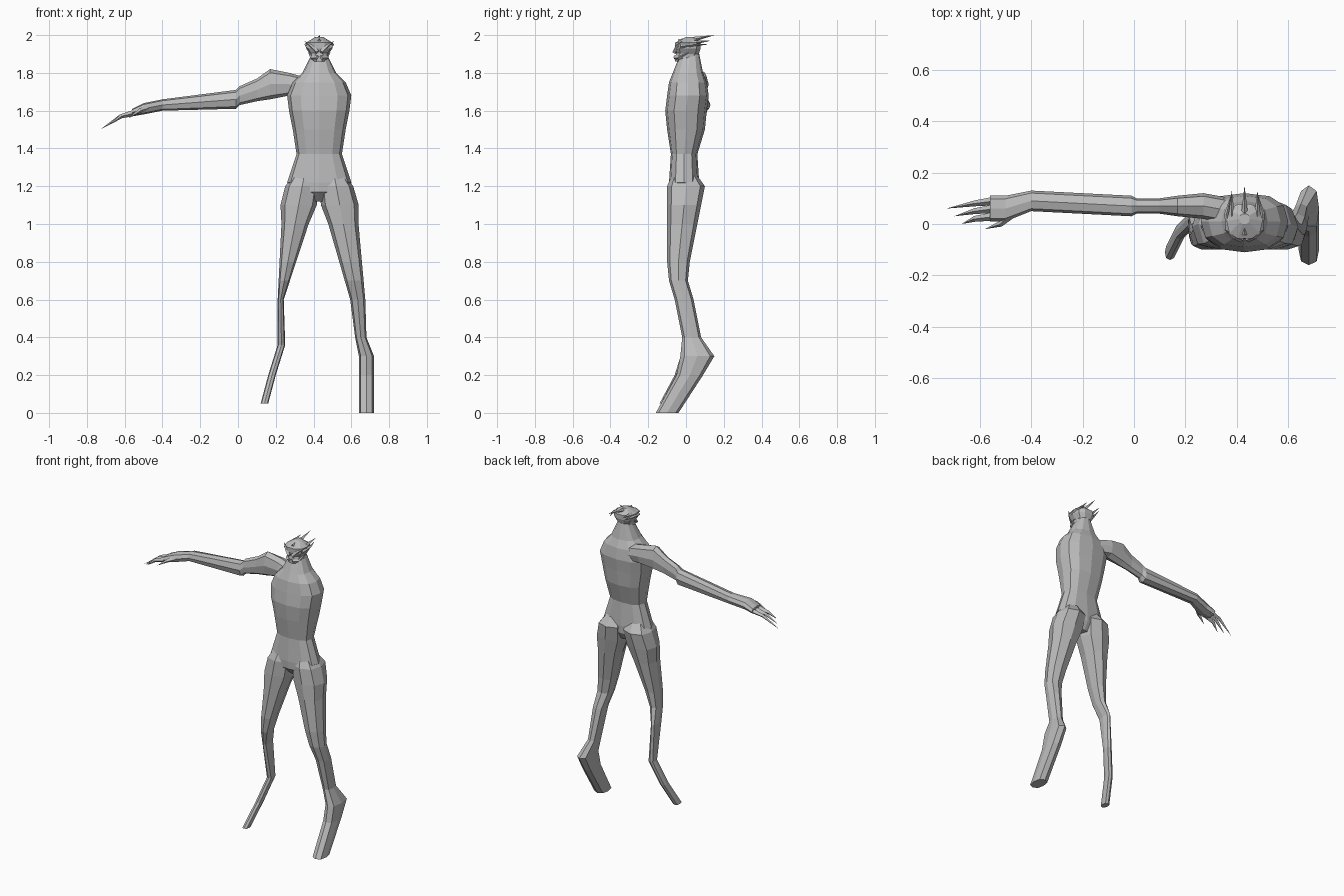
import bpy
import bmesh
from math import cos, sin, tau
from mathutils import Vector

default_cube = bpy.data.objects.get("Cube")
if default_cube:
    bpy.data.objects.remove(default_cube, do_unlink=True)

colour = (.5, .5, .5, 1)
grey = bpy.data.materials.new("plain grey")
grey.diffuse_color = colour
grey.use_nodes = True
grey.node_tree.nodes["Principled BSDF"].inputs["Base Color"].default_value = colour

MIDDLE = .43  # body centre line


def finish(name, bm):
    """Turn a bmesh into a flat shaded grey object."""
    bmesh.ops.recalc_face_normals(bm, faces=bm.faces)
    mesh = bpy.data.meshes.new(name)
    bm.to_mesh(mesh)
    bm.free()
    mesh.materials.append(grey)
    bpy.context.collection.objects.link(bpy.data.objects.new(name, mesh))


def bridge(bm, rings):
    """Join neighbouring rings with quads."""
    for low, high in zip(rings, rings[1:]):
        for i in range(len(low)):
            bm.faces.new((low[i], low[i - 1], high[i - 1], high[i]))


def squarish(value):
    """Push a circle coordinate outwards for a fuller section."""
    return abs(value) ** .8 * (1 if value > 0 else -1)


def loft(name, sections, sides, sideways=False):
    """Skin rings given as (position, centre, half width, centre, half depth)."""
    bm = bmesh.new()
    rings = []
    for position, a, half_width, b, half_depth in sections:
        ring = []
        for i in range(sides):
            angle = tau * i / sides
            u = a + half_width * squarish(cos(angle))
            v = b + half_depth * squarish(sin(angle))
            ring.append(bm.verts.new((position, u, v) if sideways else (u, v, position)))
        rings.append(ring)
    bridge(bm, rings)
    bm.faces.new(rings[0])
    bm.faces.new(rings[-1])
    finish(name, bm)


def symmetric_loft(name, profile, sides):
    """Skin upright rings that are centred on the body."""
    sections = [(z, MIDDLE, half_width, y, half_depth) for z, half_width, y, half_depth in profile]
    loft(name, sections, sides)


def spike(name, path, thickness=.013):
    """Tapering four sided blade along a path, ending in a point."""
    bm = bmesh.new()
    points = [Vector(point) for point in path]
    heading = (points[-1] - points[0]).normalized()
    across = heading.cross(Vector((0, 0, 1))).normalized()
    upward = across.cross(heading)
    rings = []
    for step, point in enumerate(points[:-1]):
        size = thickness * (1 - step / len(points))
        corners = (across, upward, -across, -upward)
        rings.append([bm.verts.new(point + corner * size) for corner in corners])
    bridge(bm, rings)
    bm.faces.new(rings[0])
    tip = bm.verts.new(points[-1])
    for i in range(len(rings[-1])):
        bm.faces.new((rings[-1][i], rings[-1][i - 1], tip))
    finish(name, bm)


# Torso from crotch to neck: height, half width, depth centre, half depth
symmetric_loft("torso", [
    (1.12, .04, 0, .04),
    (1.17, .11, -.01, .08),
    (1.22, .17, -.01, .08),
    (1.37, .12, -.01, .07),
    (1.5, .14, 0, .1),
    (1.6, .16, 0, .11),
    (1.68, .17, .01, .11),
    (1.75, .14, .01, .1),
    (1.8, .09, .01, .08),
    (1.9, .04, .02, .05),
], sides=12)

# Both thighs share one profile: height, half width, depth centre, half depth
thigh = [
    (1.27, .05, -.01, .06),
    (1.2, .09, 0, .1),
    (1.1, .1, -.01, .09),
    (1, .08, -.02, .08),
    (.8, .06, -.04, .06),
    (.7, .05, -.04, .05),
    (.6, .04, -.01, .05),
]


def leg(name, side, slimming, shin):
    """Thigh that spreads and slims towards the knee, followed by its own shin."""
    sections = []
    for z, half_width, y, half_depth in thigh:
        drop = 1.2 - z
        x = MIDDLE + side * (.09 + .19 * drop)
        sections.append((z, x, half_width - slimming * drop, y, half_depth))
    loft(name, sections + shin, sides=8)


# Left shin has a raised heel, the right one thins into a trailing foot
leg("left_leg", 1, 0, [
    (.4, .65, .03, .03, .05),
    (.3, .68, .04, .06, .09),
    (.2, .68, .04, .02, .07),
    (0, .68, .04, -.1, .06),
])
leg("right_leg", -1, .04, [
    (.36, .23, .02, .02, .03),
    (.2, .18, .02, -.03, .03),
    (.05, .14, .02, -.11, .03),
])

# Right arm from shoulder to palm
loft("right_arm", [
    (.38, .05, .05, 1.72, .05),
    (.27, .07, .05, 1.74, .06),
    (.17, .07, .04, 1.74, .08),
    (.1, .07, .03, 1.71, .06),
    (.01, .07, .03, 1.68, .05),
    (-.01, .07, .04, 1.66, .05),
    (-.4, .09, .04, 1.63, .03),
    (-.5, .06, .05, 1.61, .03),
    (-.56, .06, .05, 1.59, .02),
], sides=8, sideways=True)

# Fingers fan out and shorten from one side of the palm to the other
for i, label in enumerate(("long", "middle", "short")):
    spread = .03 * i
    spike(f"{label}_finger", [
        (-.54, .09 - spread, 1.59),
        (-.62, .08 - spread, 1.57),
        (spread - .73, .06 - spread, 1.5 + spread / 2),
    ], .017)
spike("thumb", [(-.46, .05, 1.62), (-.52, 0, 1.6), (-.58, -.02, 1.56)], .017)

# Head: narrow jaw, then a wide flaring mask
symmetric_loft("jaw", [
    (1.86, .03, -.01, .05),
    (1.88, .05, 0, .06),
    (1.92, .05, .01, .06),
], sides=10)
symmetric_loft("skull", [
    (1.9, .05, .01, .06),
    (1.93, .07, .01, .07),
    (1.96, .07, .01, .07),
    (1.99, .02, .02, .02),
], sides=10)
spike("crest", [(MIDDLE, -.04, 1.96), (MIDDLE, .05, 1.98), (MIDDLE, .15, 2)], .018)

# Mirrored face and neck details, with x measured from the centre line
details = {
    "ear_fin": [(.06, -.03, 1.94), (.07, .04, 1.95), (.05, .12, 1.95)],
    "brow": [(.01, -.06, 1.91), (.04, -.05, 1.94), (.08, -.02, 1.97)],
    "cheek": [(.01, -.06, 1.88), (.04, -.04, 1.88), (.06, .02, 1.91)],
    "neck_cord": [(.01, -.03, 1.86), (.03, -.05, 1.82), (.06, -.06, 1.77)],
    "back_spike": [(.05, .03, 1.96), (.05, .13, 1.97)],
}
for label, path in details.items():
    for side, prefix in ((1, "left"), (-1, "right")):
        spike(f"{prefix}_{label}", [(MIDDLE + side * x, y, z) for x, y, z in path])
